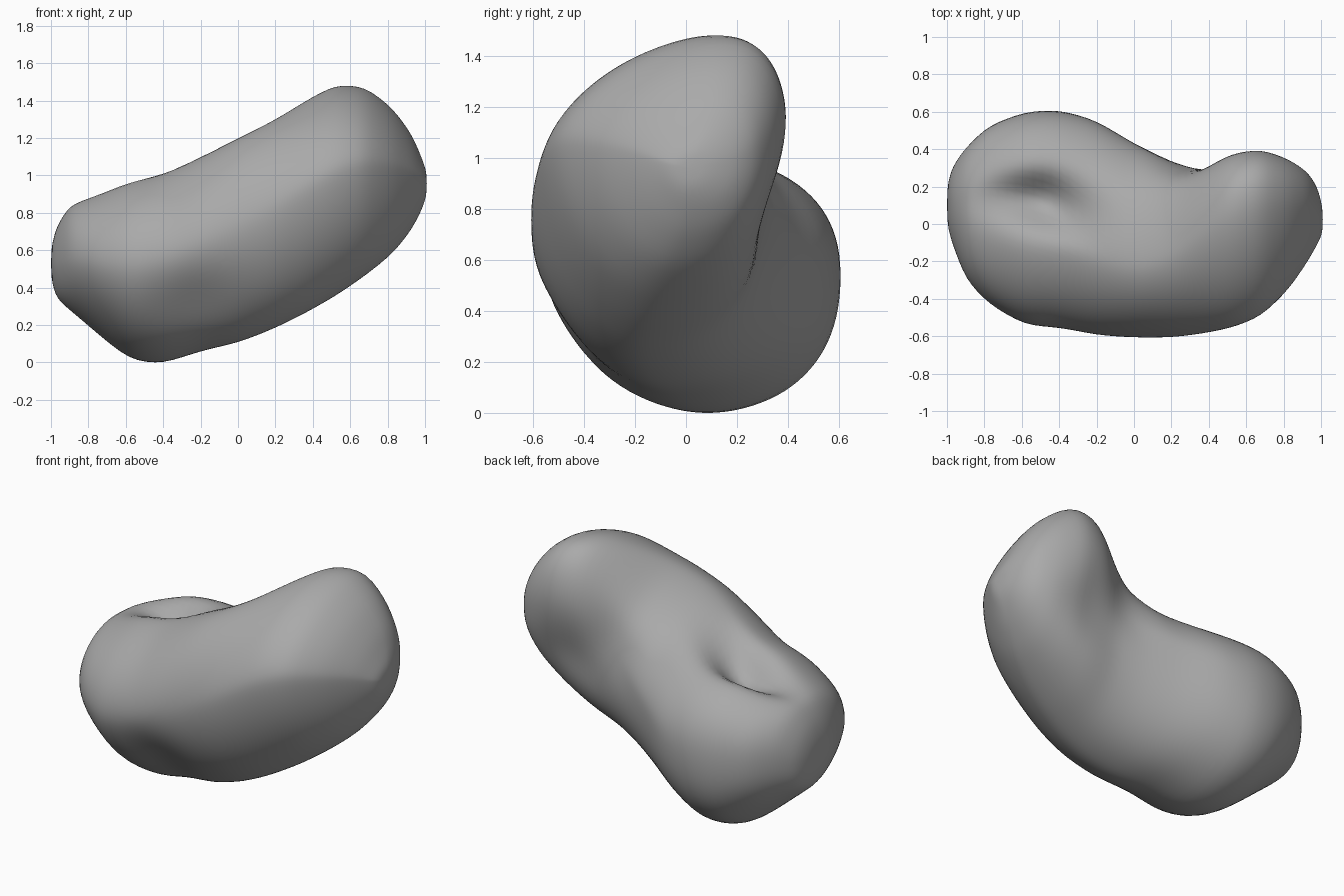
import bpy, bmesh, math
from mathutils import Vector

old = bpy.data.objects.get("Cube")
if old:
    bpy.data.objects.remove(old, do_unlink=True)

# Body outline stations:
# x, front y, back y, bottom z, top z, crest position front to back, back slope
STATIONS = [
    (-1.0, -.01, .21, .44, .62, .56, 1), (-.97, -.11, .31, .34, .73, .56, 1),
    (-.9, -.3, .41, .28, .85, .56, .9), (-.78, -.43, .53, .18, .9, .54, .84),
    (-.58, -.55, .605, .01, .99, .5, .82), (-.4, -.56, .615, -.01, 1.02, .45, .86),
    (-.2, -.6, .56, .06, 1.1, .38, 1.05), (0, -.61, .43, .1, 1.2, .36, 1.2),
    (.2, -.61, .35, .18, 1.3, .45, 1.2), (.36, -.59, .33, .26, 1.4, .6, .95),
    (.52, -.56, .39, .35, 1.49, .69, .78), (.68, -.5, .41, .46, 1.48, .7, .78),
    (.83, -.35, .35, .58, 1.36, .68, .85), (.93, -.2, .28, .71, 1.22, .66, .9),
    (.98, -.11, .2, .81, 1.1, .62, 1), (1.01, -.05, .09, .89, 1.02, .6, 1)]

# Hollows: centre, radii, push
DENTS = [
    ((-.48, .12, .97), (.21, .09, .5), (0, 0, -.33)),      # top pit
    ((.28, .36, .97), (.12, .2, .18), (0, -.07, -.02)),    # back notch
    ((.56, .35, .8), (.2, .25, .2), (0, -.08, .02)),       # hollow under the high end
    ((-.25, -.45, .33), (.2, .25, .17), (0, .05, .02)),    # lower front hollow
]
RING = 48


def lerp(a, b, t):
    return a + (b - a) * t


def section_point(station, angle):
    """Point on an uneven oval built from four quarter arcs."""
    x, front, back, low, high, crest, back_slope = station
    t = (x + 1) / 2
    c, s = math.cos(angle), math.sin(angle)
    waist = lerp(low, high, lerp(.5, .61, t))
    middle = lerp(front, back, crest if s >= 0 else lerp(.57, .42, t))
    side = back if c >= 0 else front
    cap = high if s >= 0 else low
    if s >= 0:
        e = back_slope if c >= 0 else lerp(.95, 1.3, t)
    else:
        e = .88 if c >= 0 else lerp(1.15, 1.05, t)
    return Vector((x, lerp(middle, side, abs(c) ** e),
                   lerp(waist, cap, abs(s) ** e)))


def dented(p):
    q = p.copy()
    for centre, radii, push in DENTS:
        d = sum(((p[i] - centre[i]) / radii[i]) ** 2 for i in range(3))
        q += Vector(push) * math.exp(-d)
    return q


# Double the stations for a finer loft
stations = [STATIONS[0]]
for a, b in zip(STATIONS, STATIONS[1:]):
    stations += [tuple(lerp(u, v, .5) for u, v in zip(a, b)), b]

# Loft the body
bm = bmesh.new()
rings = [[bm.verts.new(dented(section_point(s, math.tau * i / RING)))
          for i in range(RING)] for s in stations]
for a, b in zip(rings, rings[1:]):
    for i in range(RING):
        j = (i + 1) % RING
        bm.faces.new((a[i], a[j], b[j], b[i]))
for end in (rings[0], rings[-1]):
    cap = bm.faces.new(end)
    bmesh.ops.poke(bm, faces=[cap])
for _ in range(2):
    bmesh.ops.smooth_vert(bm, verts=bm.verts[:], factor=.4,
                          use_axis_x=True, use_axis_y=True, use_axis_z=True)
bmesh.ops.recalc_face_normals(bm, faces=bm.faces)
for f in bm.faces:
    f.smooth = True
mesh = bpy.data.meshes.new("boulder_body")
bm.to_mesh(mesh)
bm.free()
body = bpy.data.objects.new("boulder_body", mesh)
bpy.context.collection.objects.link(body)
rounding = body.modifiers.new("rounding", 'SUBSURF')
rounding.levels = rounding.render_levels = 1

# Stone colour
stone = bpy.data.materials.new("stone_grey")
stone.use_nodes = True
colour = (.4, .4, .4, 1)
stone.diffuse_color = colour
stone.node_tree.nodes["Principled BSDF"].inputs["Base Color"].default_value = colour
mesh.materials.append(stone)
